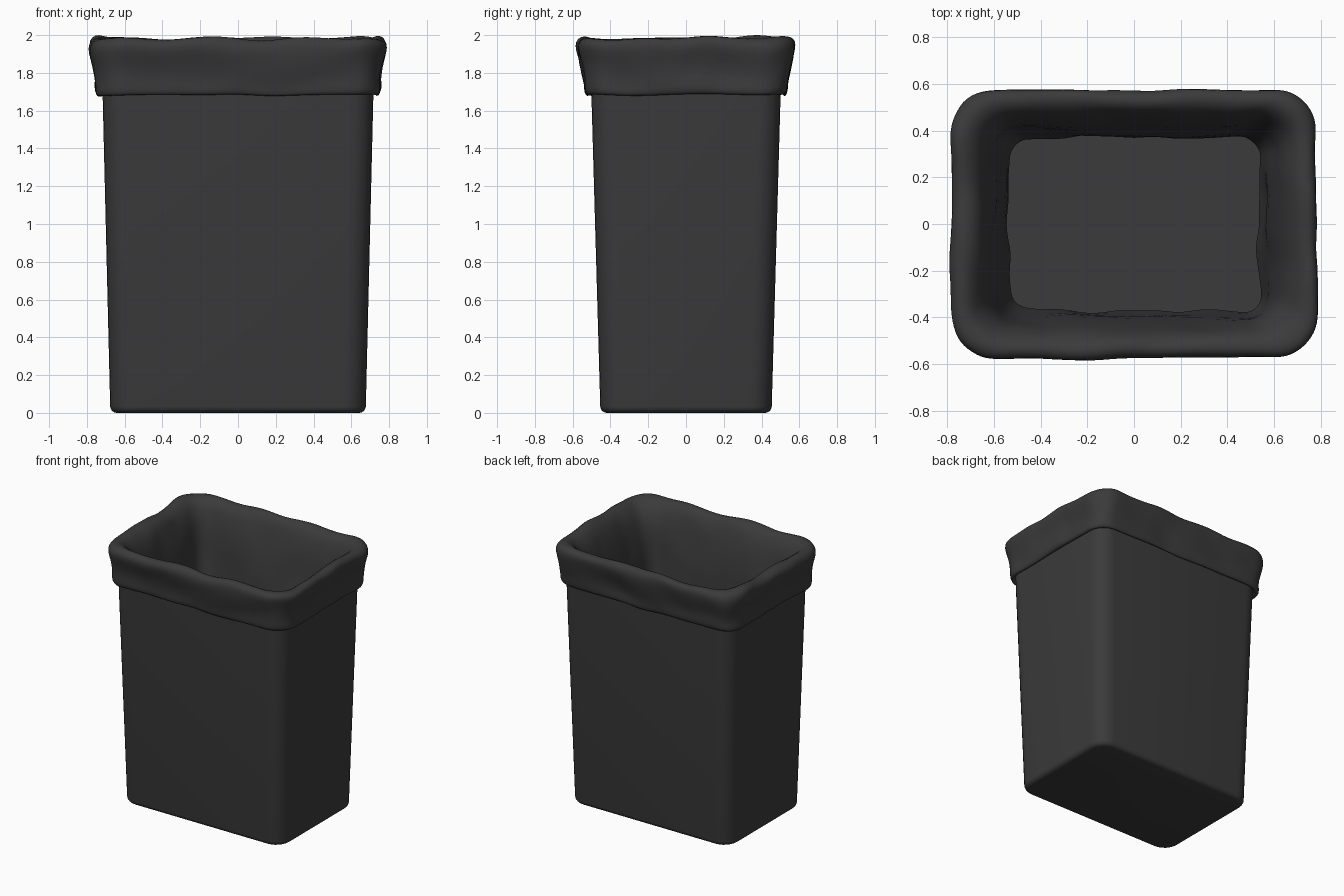
import bpy
import bmesh
from math import sin, cos, pi
from mathutils import Vector, noise

cube = bpy.data.objects.get("Cube")
if cube:
    bpy.data.objects.remove(cube, do_unlink=True)

# One charcoal colour for the whole model
charcoal = bpy.data.materials.new("charcoal_plastic")
charcoal.use_nodes = True
colour = (0.043, 0.043, 0.043, 1)
charcoal.diffuse_color = colour
bsdf = charcoal.node_tree.nodes["Principled BSDF"]
bsdf.inputs["Base Color"].default_value = colour
bsdf.inputs["Roughness"].default_value = 0.7


def rounded_ring(hx, hy, radius, z, arc=6, side=1):
    """Points round a rectangle with rounded corners and divided sides."""
    corners = []
    for k, (sx, sy) in enumerate([(1, 1), (-1, 1), (-1, -1), (1, -1)]):
        centre = Vector((sx * (hx - radius), sy * (hy - radius), z))
        corners.append([centre + radius * Vector((cos(a), sin(a), 0))
                        for a in (pi / 2 * (k + i / arc) for i in range(arc + 1))])
    points = []
    for k, corner in enumerate(corners):
        points += corner
        following = corners[(k + 1) % 4][0]
        points += [corner[-1].lerp(following, i / side) for i in range(1, side)]
    return points


def loft(name, rings, cap_ends):
    """Skin a list of equal rings into one object."""
    bm = bmesh.new()
    rows = [[bm.verts.new(p) for p in ring] for ring in rings]
    for low, high in zip(rows, rows[1:]):
        for i in range(len(low)):
            j = (i + 1) % len(low)
            bm.faces.new((low[i], low[j], high[j], high[i]))
    if cap_ends:
        bm.faces.new(rows[0][::-1])
        bm.faces.new(rows[-1])
    mesh = bpy.data.meshes.new(name)
    bm.to_mesh(mesh)
    bm.free()
    obj = bpy.data.objects.new(name, mesh)
    bpy.context.collection.objects.link(obj)
    mesh.materials.append(charcoal)
    return obj


def shade(obj, angle):
    bpy.ops.object.select_all(action="DESELECT")
    obj.select_set(True)
    bpy.context.view_layer.objects.active = obj
    bpy.ops.object.shade_smooth_by_angle(angle=angle)


# Tapered bin: rounded foot, outer wall, rim, inner wall, floor
def bin_ring(inset, z):
    t = z / 1.9
    return rounded_ring(0.676 + 0.046 * t - inset, 0.453 + 0.054 * t - inset,
                        0.12 - inset, z)


foot = 0.035
bin_rings = [bin_ring(foot * (1 - sin(a)), foot * (1 - cos(a)))
             for a in (pi / 2 * i / 5 for i in range(6))]
bin_rings += [bin_ring(0, 1.9), bin_ring(0.025, 1.9), bin_ring(0.025, 0.03)]
shade(loft("bin_body", bin_rings, True), pi / 4)

# Bag liner profile: half width, half depth, corner radius, height, wrinkle
profile = [
    (0.715, 0.502, 0.12, 1.70, 0.0),
    (0.735, 0.520, 0.13, 1.675, 0.008),
    (0.755, 0.535, 0.14, 1.695, 0.012),
    (0.752, 0.537, 0.14, 1.74, 0.016),
    (0.752, 0.540, 0.14, 1.79, 0.016),
    (0.765, 0.555, 0.15, 1.85, 0.016),
    (0.784, 0.575, 0.17, 1.905, 0.016),
    (0.784, 0.577, 0.18, 1.945, 0.016),
    (0.760, 0.555, 0.18, 1.970, 0.016),
    (0.715, 0.515, 0.16, 1.970, 0.016),
    (0.665, 0.475, 0.14, 1.935, 0.016),
    (0.625, 0.440, 0.12, 1.86, 0.018),
    (0.600, 0.415, 0.11, 1.74, 0.022),
    (0.580, 0.400, 0.10, 1.58, 0.026),
    (0.565, 0.385, 0.09, 1.42, 0.028),
    (0.540, 0.370, 0.08, 1.25, 0.030),
]


def crumple(p, amount):
    """Push a point outward and up by smooth noise."""
    out = Vector((p.x, p.y * 1.4, 0)).normalized()
    broad = noise.noise(Vector((p.x * 3.2, p.y * 3.2, p.z * 8)))
    fine = noise.noise(Vector((p.x * 8, p.y * 8, p.z * 11 + 5)))
    lift = noise.noise(Vector((p.x * 4 + 9, p.y * 4, p.z * 2)))
    moved = p + out * amount * (1.1 * broad + 0.7 * fine)
    moved.z += amount * 1.5 * lift
    return moved


liner_rings = [[crumple(p, wrinkle)
                for p in rounded_ring(hx, hy, radius, z, arc=6, side=14)]
               for hx, hy, radius, z, wrinkle in profile]

# Bring the highest fold to full height
peak = max(p.z for ring in liner_rings for p in ring)
for ring in liner_rings:
    for p in ring:
        if p.z > 1.8:
            p.z = 1.8 + (p.z - 1.8) * 0.203 / (peak - 1.8)

liner = loft("bag_liner", liner_rings, False)
smooth = liner.modifiers.new("soft_folds", "SUBSURF")
smooth.levels = smooth.render_levels = 1
shade(liner, pi)
